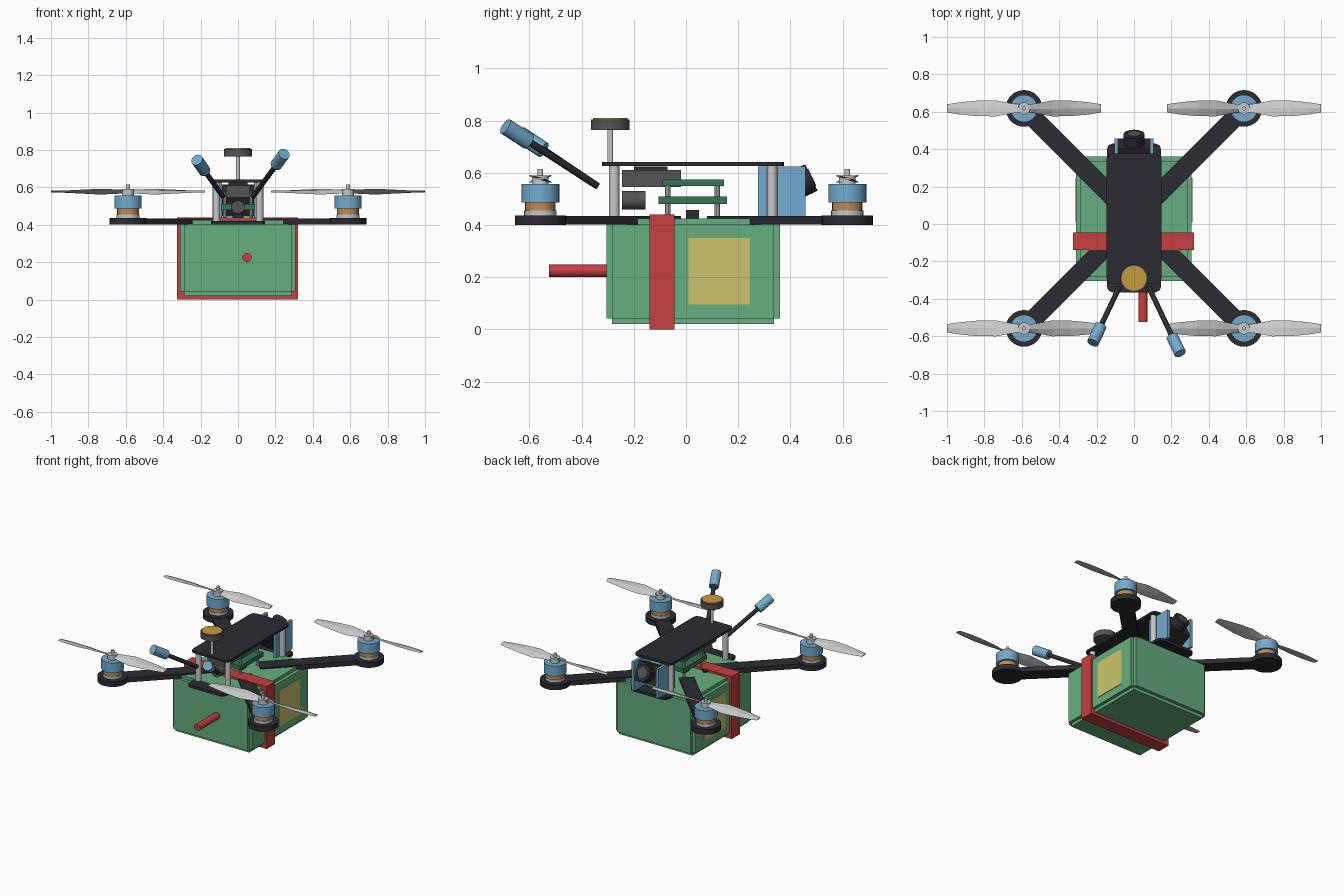
import bpy, bmesh, math
from mathutils import Vector, Matrix

if "Cube" in bpy.data.objects:
    bpy.data.objects.remove(bpy.data.objects["Cube"])


def material(name, r, g, b):
    m = bpy.data.materials.new(name)
    m.use_nodes = True
    m.diffuse_color = (r, g, b, 1)
    bsdf = next(n for n in m.node_tree.nodes if n.type == 'BSDF_PRINCIPLED')
    bsdf.inputs["Base Color"].default_value = (r, g, b, 1)
    return m


GREEN = material("battery green", .13, .43, .21)
RED = material("strap red", .58, .05, .05)
YELLOW = material("label yellow", .61, .55, .15)
BLACK = material("carbon black", .025, .025, .034)
BLUE = material("anodised blue", .17, .41, .62)
SILVER = material("light grey", .58, .58, .58)
COPPER = material("copper", .52, .26, .09)
GREY = material("dark grey", .09, .09, .095)
BOARD = material("board green", .035, .18, .085)
GOLD = material("gold", .58, .33, .045)


def finish(bm, name, mat, smooth=False):
    bmesh.ops.recalc_face_normals(bm, faces=bm.faces)
    mesh = bpy.data.meshes.new(name)
    bm.to_mesh(mesh)
    bm.free()
    ob = bpy.data.objects.new(name, mesh)
    bpy.context.collection.objects.link(ob)
    mesh.materials.append(mat)
    if smooth:
        bpy.ops.object.select_all(action='DESELECT')
        ob.select_set(True)
        bpy.context.view_layer.objects.active = ob
        bpy.ops.object.shade_smooth_by_angle(angle=math.radians(35))
    return ob


def add_box(bm, xs, ys, zs):
    size = Vector((xs[1] - xs[0], ys[1] - ys[0], zs[1] - zs[0]))
    mid = Vector((sum(xs), sum(ys), sum(zs))) / 2
    mat = Matrix.Translation(mid) @ Matrix.Diagonal(size).to_4x4()
    return bmesh.ops.create_cube(bm, size=1, matrix=mat)


def box(name, mat, xs, ys, zs, corner=0):
    bm = bmesh.new()
    add_box(bm, xs, ys, zs)
    if corner:
        upright = [e for e in bm.edges
                   if abs(e.verts[0].co.z - e.verts[1].co.z) > 1e-4]
        bmesh.ops.bevel(bm, geom=upright, offset=corner, segments=2,
                        profile=.5, affect='EDGES')
    return finish(bm, name, mat)


def rod(name, mat, a, b, r, sides=24):
    a, b = Vector(a), Vector(b)
    d = b - a
    bm = bmesh.new()
    turn = d.to_track_quat('Z', 'Y').to_matrix().to_4x4()
    bmesh.ops.create_cone(bm, cap_ends=True, segments=sides, radius1=r,
                          radius2=r, depth=d.length,
                          matrix=Matrix.Translation((a + b) / 2) @ turn)
    return finish(bm, name, mat, True)


def post(name, mat, x, y, z0, z1, r, sides=24):
    return rod(name, mat, (x, y, z0), (x, y, z1), r, sides)


# Battery: stepped edges from three overlapping blocks
lo, hi, step = Vector((-.31, -.305, .02)), Vector((.308, .36, .425)), .022
bm = bmesh.new()
for full in range(3):
    spans = [(lo[i], hi[i]) if i == full else (lo[i] + step, hi[i] - step)
             for i in range(3)]
    add_box(bm, *spans)
finish(bm, "battery", GREEN)
box("battery_strap", RED, (-.325, .322), (-.14, -.045), (0, .44))
for side, x in (("left", .308), ("right", -.31)):
    box(side + "_battery_label", YELLOW, (x - .004, x + .004), (.01, .245), (.095, .35))
rod("battery_lead", RED, (.048, -.3, .225), (.048, -.525, .225), .024)

# Frame plates, standoffs and centre block
box("bottom_plate", BLACK, (-.145, .145), (-.365, .43), (.402, .42), .03)
box("top_plate", BLACK, (-.147, .147), (-.322, .376), (.627, .642), .03)
box("centre_block", BLACK, (-.03, .03), (0, .05), (.42, .457))
for x in (-.115, .115):
    for y in (-.275, .33):
        post("standoff", SILVER, x, y, .42, .63, .02, 16)


# Propeller: two twisted tapering blades
def propeller(x, y, z, hand):
    stations = [(.015, .045, 24), (.07, .06, 24), (.15, .09, 20),
                (.25, .085, 14), (.34, .067, 10), (.412, .045, 8)]
    bm = bmesh.new()
    for side in (1, -1):
        rings = []
        for dist, chord, pitch in stations:
            a = math.radians(pitch) * hand * side
            along = Vector((0, math.cos(a), math.sin(a)))
            up = Vector((0, -math.sin(a), math.cos(a)))
            c = Vector((x + dist * side, y, z))
            rings.append([bm.verts.new(c + along * chord * u + up * v)
                          for u, v in ((-.5, 0), (0, .006), (.5, 0), (0, -.004))])
        for r0, r1 in zip(rings, rings[1:]):
            for i in range(4):
                j = (i + 1) % 4
                bm.faces.new((r0[i], r0[j], r1[j], r1[i]))
        bm.faces.new(rings[0])
        bm.faces.new(rings[-1])
    finish(bm, "propeller", SILVER)


# Arms with motors at the four corners
reach, mid_y = .588, .03
for sx in (1, -1):
    for sy in (1, -1):
        x, y = sx * reach, mid_y + sy * reach
        bm = bmesh.new()
        add_box(bm, (.12, reach * math.sqrt(2)), (-.05, .05), (.402, .434))
        bm.transform(Matrix.Translation((0, mid_y, 0))
                     @ Matrix.Rotation(math.atan2(sy, sx), 4, 'Z'))
        finish(bm, "arm", BLACK)
        post("motor_mount", BLACK, x, y, .4, .436, .098, 32)
        post("motor_base", SILVER, x, y, .434, .455, .062)
        post("motor_windings", COPPER, x, y, .45, .49, .058)
        post("motor_bell", BLUE, x, y, .486, .557, .073, 32)
        post("propeller_hub", SILVER, x, y, .555, .59, .032)
        post("motor_shaft", SILVER, x, y, .58, .615, .011, 12)
        propeller(x, y, .577, -sx)

# Electronics stack
box("lower_board", BOARD, (-.09, .09), (-.105, .157), (.48, .51))
box("upper_board", BOARD, (-.085, .085), (-.09, .146), (.55, .575))
box("video_unit", GREY, (-.065, .065), (-.245, -.02), (.545, .61))
box("video_unit_pad", BLACK, (-.05, .05), (-.2, -.07), (.608, .625))
rod("capacitor", GREY, (0, -.245, .495), (0, -.155, .495), .035)
for x in (-.07, .07):
    for y in (-.07, .12):
        post("board_spacer", SILVER, x, y, .42, .55, .01, 10)

# Camera tilted between two side plates
for x in (-.095, .095):
    box("camera_side_plate", BLUE, (x - .01, x + .01), (.275, .457), (.42, .625))
tilt = Vector((0, math.cos(.44), math.sin(.44)))
centre = Vector((0, .37, .53))
bm = bmesh.new()
add_box(bm, (-.085, .085), (-.065, .065), (-.065, .065))
bm.transform(Matrix.Translation(centre) @ Matrix.Rotation(.44, 4, 'X'))
finish(bm, "camera_body", BLACK)
rod("camera_lens", BLACK, centre, centre + tilt * .122, .056)
rod("camera_glass", GREY, centre + tilt * .12, centre + tilt * .126, .036)

# Satellite receiver on a mast
post("receiver_mast", SILVER, 0, -.29, .63, .77, .011, 12)
post("receiver_disc", GREY, 0, -.29, .765, .804, .074, 32)
post("receiver_cap", GOLD, 0, -.29, .802, .81, .066, 32)

# Two splayed antennas with sleeves
for side, tip in (("left", (.247, -.692, .778)), ("right", (-.22, -.635, .747))):
    tip = Vector(tip)
    root = Vector((math.copysign(.08, tip.x), -.34, .55))
    out = (tip - root).normalized()
    rod(side + "_antenna_rod", BLACK, root, tip - out * .02, .014, 12)
    rod(side + "_antenna_sleeve", BLUE, tip - out * .115, tip, .032)
